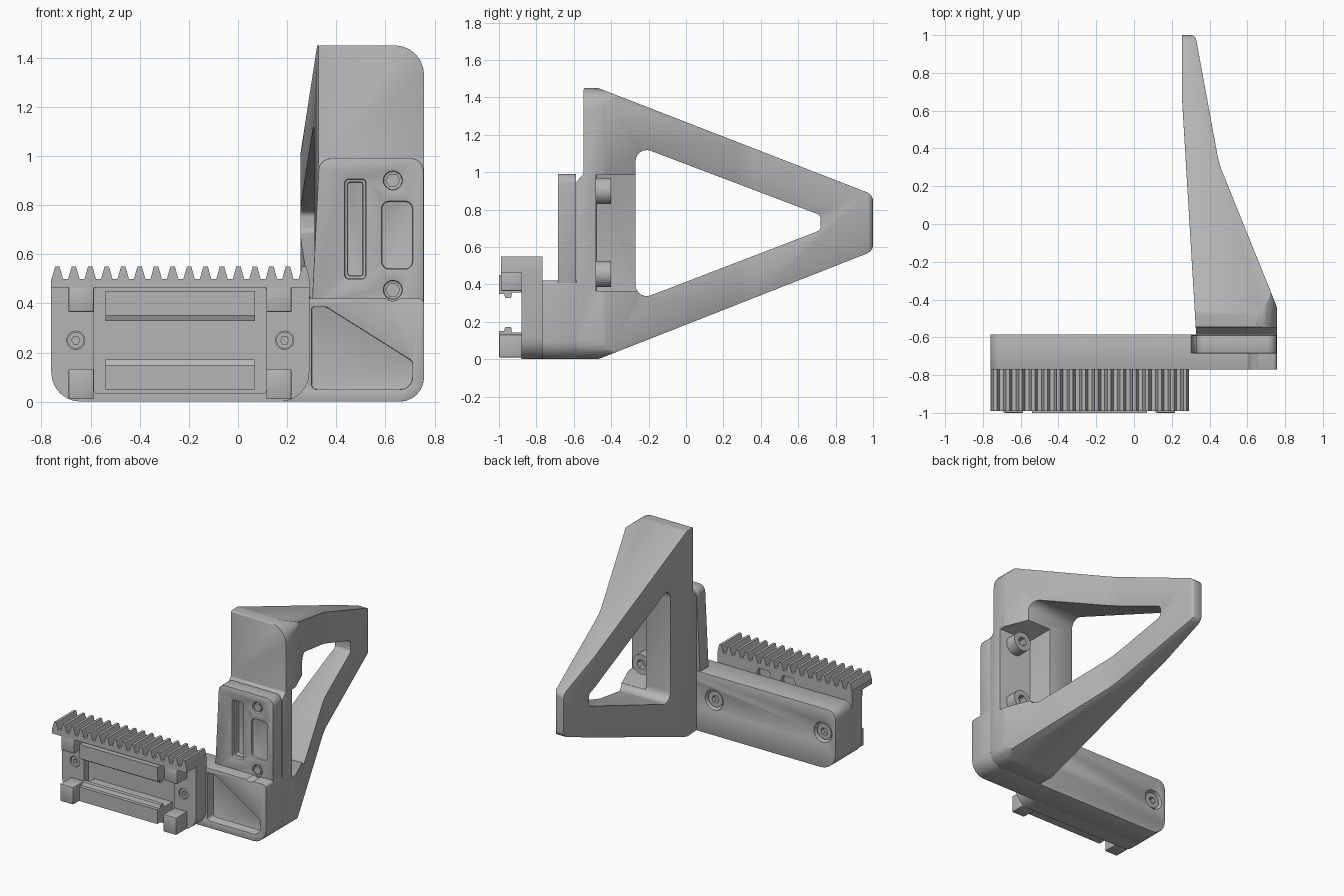
import bpy, bmesh, math
from mathutils import Vector

cube = bpy.data.objects.get("Cube")
if cube:
    bpy.data.objects.remove(cube, do_unlink=True)

grey = bpy.data.materials.new("plain grey")
grey.use_nodes = True
COLOR = (0.46, 0.46, 0.46, 1)
grey.diffuse_color = COLOR
grey.node_tree.nodes["Principled BSDF"].inputs["Base Color"].default_value = COLOR


def fillet(points, steps=6):
    """Round each (u, v, radius) corner of an outline."""
    out = []
    n = len(points)
    for i, (u, v, r) in enumerate(points):
        p = Vector((u, v))
        if r == 0:
            out.append(p)
            continue
        a = (Vector(points[i - 1][:2]) - p).normalized()
        b = (Vector(points[(i + 1) % n][:2]) - p).normalized()
        half = a.angle(b) / 2
        centre = p + (a + b).normalized() * (r / math.sin(half))
        start = p + a * (r / math.tan(half)) - centre
        end = p + b * (r / math.tan(half)) - centre
        sweep = start.angle_signed(end)
        for k in range(steps + 1):
            t = -sweep * k / steps
            c, s = math.cos(t), math.sin(t)
            out.append(centre + Vector((start.x * c - start.y * s, start.x * s + start.y * c)))
    return out


def rect(u0, u1, v0, v1, r=0.0):
    return fillet([(u0, v0, r), (u1, v0, r), (u1, v1, r), (u0, v1, r)])


def disc(u, v, r, sides=24):
    return [Vector((u + r * math.cos(math.tau * k / sides), v + r * math.sin(math.tau * k / sides)))
            for k in range(sides)]


def prism(name, outline, axis, lo, hi):
    """Extrude a 2D outline along one axis."""
    place = {"x": lambda p, d: (d, p.x, p.y), "y": lambda p, d: (p.x, d, p.y),
             "z": lambda p, d: (p.x, p.y, d)}[axis]
    bm = bmesh.new()
    face = bm.faces.new([bm.verts.new(place(p, lo)) for p in outline])
    grown = bmesh.ops.extrude_face_region(bm, geom=[face])["geom"]
    shift = Vector(place(Vector((0, 0)), hi - lo))
    bmesh.ops.translate(bm, vec=shift, verts=[g for g in grown if isinstance(g, bmesh.types.BMVert)])
    bmesh.ops.recalc_face_normals(bm, faces=bm.faces)
    mesh = bpy.data.meshes.new(name)
    bm.to_mesh(mesh)
    bm.free()
    mesh.materials.append(grey)
    obj = bpy.data.objects.new(name, mesh)
    bpy.context.collection.objects.link(obj)
    return obj


def activate(obj):
    bpy.ops.object.select_all(action="DESELECT")
    obj.select_set(True)
    bpy.context.view_layer.objects.active = obj


def combine(obj, operation, *others):
    """Boolean the other solids into obj, then discard them."""
    activate(obj)
    for other in others:
        mod = obj.modifiers.new("shape", "BOOLEAN")
        mod.operation, mod.solver, mod.object = operation, "EXACT", other
        bpy.ops.object.modifier_apply(modifier=mod.name)
        bpy.data.objects.remove(other, do_unlink=True)
    return obj


def cut_y(obj, outline, lo, hi):
    return combine(obj, "DIFFERENCE", prism("cutter", outline, "y", lo, hi))


def finish(obj, bevel=0.0):
    activate(obj)
    if bevel:
        mod = obj.modifiers.new("soft edges", "BEVEL")
        mod.width, mod.segments, mod.limit_method = bevel, 2, "ANGLE"
        mod.angle_limit = math.radians(40)
        bpy.ops.object.modifier_apply(modifier=mod.name)
    bpy.ops.object.shade_smooth_by_angle(angle=math.radians(30))


def bolt(name, x, z, r, y_head, y_end):
    """Socket bolt whose hex recess opens at y_head."""
    obj = prism(name, disc(x, z, r), "y", min(y_head, y_end), max(y_head, y_end))
    depth = 0.6 * abs(y_end - y_head)
    cut_y(obj, disc(x, z, r * 0.5, 6), y_head - depth, y_head + depth)
    finish(obj)


# Triangular stock: side, plan and front outlines intersected
stock = prism("stock", fillet([
    (-0.585, 0, 0), (-0.47, 0, 0.06), (1.0, 0.578, 0.05), (1.0, 0.88, 0.05),
    (-0.47, 1.45, 0.05), (-0.547, 1.45, 0.01), (-0.547, 0.99, 0), (-0.585, 0.95, 0)]), "x", 0, 1)
plan = prism("plan", fillet([
    (0.33, -0.6, 0), (0.757, -0.6, 0), (0.757, -0.44, 0.06), (0.45, 0.32, 0.5),
    (0.325, 1.0, 0.03), (0.255, 1.0, 0), (0.255, 0.65, 0.5)]), "z", -1, 2)
front = prism("front", fillet([
    (0, 0, 0), (0.757, 0, 0.1), (0.757, 1.45, 0.12), (0, 1.45, 0)]), "y", -2, 2)
combine(stock, "INTERSECT", plan, front)
combine(stock, "DIFFERENCE",
        prism("window", fillet([(-0.27, 0.31, 0.06), (0.72, 0.69, 0.03), (0.72, 0.77, 0.03),
                                (-0.27, 1.145, 0.06)]), "x", -1, 2),
        prism("bolt_pocket", rect(-0.48, -0.2, 0.365, 0.985), "x", 0.5, 1))
finish(stock, 0.014)

# Horizontal arm
arm = prism("arm", fillet([(-0.76, 0, 0.12), (0.757, 0, 0.1), (0.757, 0.42, 0.02),
                           (-0.76, 0.42, 0.06)]), "y", -0.77, -0.585)
cut_y(arm, fillet([(0.3, 0.05, 0.02), (0.71, 0.05, 0.05), (0.71, 0.165, 0.02),
                   (0.36, 0.385, 0.02), (0.3, 0.385, 0.01)]), -0.9, -0.7)
cut_y(arm, disc(0.63, 0.455, 0.045), -0.9, -0.68)
for x in (-0.66, 0.19):
    cut_y(arm, disc(x, 0.25, 0.07), -0.64, -0.5)
finish(arm, 0.008)

# Upright mounting plate
upright = prism("upright_plate", fillet([
    (0.3, 0.38, 0), (0.755, 0.38, 0), (0.755, 0.99, 0.05), (0.33, 0.99, 0.05)]), "y", -0.685, -0.588)
cut_y(upright, rect(0.435, 0.52, 0.5, 0.905, 0.015), -0.8, -0.66)
cut_y(upright, rect(0.447, 0.508, 0.512, 0.893, 0.01), -0.8, -0.63)
cut_y(upright, rect(0.585, 0.71, 0.54, 0.815, 0.03), -0.8, -0.67)
for z in (0.455, 0.9):
    cut_y(upright, disc(0.63, z, 0.038), -0.8, -0.65)
finish(upright, 0.008)

# Bolts joining stock, upright and arm
for z, place in ((0.455, "lower"), (0.9, "upper")):
    bolt(place + "_stock_bolt", 0.63, z, 0.07, -0.4, -0.49)
    tip = prism(place + "_bolt_tip", disc(0.63, z, 0.03, 6), "y", -0.683, -0.64)
    finish(tip)
for x, side in ((-0.66, "right"), (0.19, "left")):
    bolt(side + "_arm_bolt", x, 0.25, 0.055, -0.6, -0.65)

# Rail body with a recessed window
body = prism("rail_body", fillet([(-0.76, 0, 0.12), (0.29, 0, 0.12), (0.29, 0.49, 0),
                                  (-0.76, 0.49, 0)]), "y", -0.88, -0.768)
cut_y(body, rect(-0.585, 0.115, 0.035, 0.465, 0.01), -1.1, -0.83)
for x in (-0.07, -0.26):
    cut_y(body, disc(x, 0.425, 0.055), -0.8, -0.7)
for x in (-0.66, 0.19):
    cut_y(body, disc(x, 0.25, 0.037), -1, -0.84)
finish(body)
for x, side in ((-0.66, "right"), (0.19, "left")):
    bolt(side + "_rail_screw", x, 0.25, 0.034, -0.87, -0.83)

# Toothed rack along the top
pitch, root = 0.067, 0.5
teeth = [Vector((0.29, 0.465)), Vector((0.29, root))]
for i in range(16):
    mid = 0.27 - i * pitch
    teeth += [Vector((mid + dx, z)) for dx, z in
              ((0.023, root), (0.009, 0.55), (-0.009, 0.55), (-0.023, root))]
teeth[1:3] = [Vector((0.29, root))]
teeth += [Vector((-0.76, root)), Vector((-0.76, 0.465))]
finish(prism("toothed_rack", teeth, "y", -0.99, -0.768))

# Corner lugs
for x0, side in ((-0.69, "right"), (0.115, "left")):
    finish(prism(side + "_upper_lug", rect(x0, x0 + 0.103, 0.365, 0.47), "y", -0.99, -0.87), 0.006)
    finish(prism(side + "_lower_lug", rect(x0, x0 + 0.103, 0.01, 0.132), "y", -1.0, -0.87), 0.006)

# Gripping bars with lips, mirrored about the window centre
for sign, place in ((1, "upper"), (-1, "lower")):
    section = [(-1.0, 0.2), (-0.82, 0.2), (-0.82, 0.108), (-0.93, 0.108),
               (-0.935, 0.078), (-0.965, 0.078), (-0.975, 0.1), (-1.0, 0.1)]
    outline = [Vector((y, 0.25 + sign * h)) for y, h in section]
    finish(prism(place + "_grip_bar", outline, "x", -0.54, 0.07))
